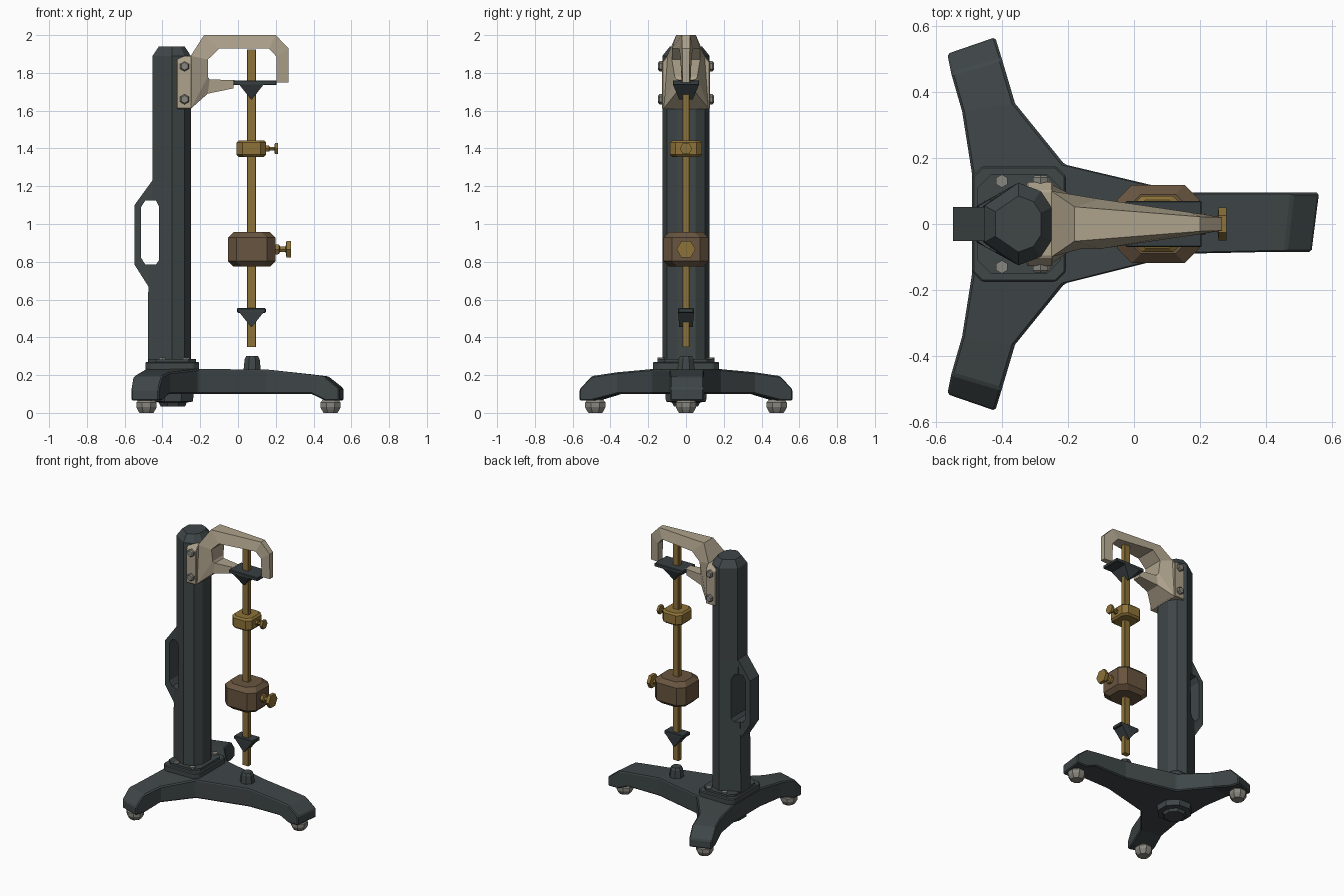
import bpy, bmesh
from math import cos, sin, pi

if "Cube" in bpy.data.objects:
    bpy.data.objects.remove(bpy.data.objects["Cube"])


def material(name, rgb):
    m = bpy.data.materials.new(name)
    m.use_nodes = True
    m.diffuse_color = (*rgb, 1)
    m.node_tree.nodes["Principled BSDF"].inputs["Base Color"].default_value = (*rgb, 1)
    return m


IRON = material("dark_iron", (0.05, 0.062, 0.064))
STEEL = material("dark_steel", (0.04, 0.05, 0.054))
CREAM = material("cream_paint", (0.42, 0.36, 0.26))
BRASS = material("brass", (0.27, 0.17, 0.04))
BRONZE = material("brown_bronze", (0.14, 0.09, 0.05))
GREY = material("warm_grey_metal", (0.25, 0.24, 0.21))


def finish(name, bm, mat, bevel=0):
    bmesh.ops.recalc_face_normals(bm, faces=bm.faces)
    me = bpy.data.meshes.new(name)
    bm.to_mesh(me)
    bm.free()
    ob = bpy.data.objects.new(name, me)
    bpy.context.collection.objects.link(ob)
    me.materials.append(mat)
    if bevel:
        mod = ob.modifiers.new("bevel", "BEVEL")
        mod.width, mod.segments, mod.limit_method = bevel, 1, "ANGLE"
    return ob


def loft(name, rings, mat, bevel=0):
    """Skin matching rings of points and cap both ends."""
    bm = bmesh.new()
    vs = [[bm.verts.new(p) for p in r] for r in rings]
    n = len(vs[0])
    for a, b in zip(vs, vs[1:]):
        for i in range(n):
            j = (i + 1) % n
            bm.faces.new((a[i], a[j], b[j], b[i]))
    bm.faces.new(vs[0])
    bm.faces.new(vs[-1])
    return finish(name, bm, mat, bevel)


def turned(name, centre, steps, mat, sides=8, axis="z", turn=0.5, bevel=0):
    """Faceted solid: steps are (distance along axis, radius)."""
    def place(d, r, t):
        u, v = r * cos(t), r * sin(t)
        o = {"z": (u, v, d), "x": (d, u, v), "y": (u, d, v)}[axis]
        return [c + k for c, k in zip(centre, o)]
    angles = [2 * pi * (i + turn) / sides for i in range(sides)]
    return loft(name, [[place(d, r, t) for t in angles] for d, r in steps], mat, bevel)


def block(name, x, y, zs, cut, mat, cx, bevel=0, inset=0):
    """Upright box with cut corners, inset at its top and bottom when asked."""
    def ring(z, s):
        a, b = x - s, y - s
        return [(cx + p, q, z) for p, q in (
            (a, b - cut), (a - cut, b), (cut - a, b), (-a, b - cut),
            (-a, cut - b), (cut - a, -b), (a - cut, -b), (a, cut - b))]
    lo, hi = zs
    rings = [ring(lo, 0), ring(hi, 0)]
    if inset:
        rings = [ring(lo, inset), ring(lo + inset, 0), ring(hi - inset, 0), ring(hi, inset)]
    return loft(name, rings, mat, bevel)


def slab(name, outline, half, mat, bevel=0, tip=None):
    """Side outline in x and z, given thickness along y."""
    return loft(name, [[(x, s * half, z) for x, z in outline] for s in (-1, 1)], mat, bevel)


# Three-legged base: a hub and legs made from paired stations
bm = bmesh.new()
def pair(p, lo, hi):
    return [bm.verts.new((*p, lo)), bm.verts.new((*p, hi))]
front_l, back_l, back_r, front_r = [pair(p, 0.1, 0.232) for p in (
    (-0.21, 0.18), (-0.49, 0.15), (-0.49, -0.15), (-0.21, -0.18))]
hub = (front_l, back_l, back_r, front_r)
for k in (0, 1):
    bm.faces.new([c[k] for c in hub])
bm.faces.new(back_l + back_r[::-1])


def leg(a, b, stations):
    for pa, pb, lo, hi in stations:
        c, d = pair(pa, lo, hi), pair(pb, lo, hi)
        for q in ((a[0], b[0], d[0], c[0]), (a[1], b[1], d[1], c[1]),
                  (a[0], a[1], c[1], c[0]), (b[0], b[1], d[1], d[0])):
            bm.faces.new(q)
        a, b = c, d
    bm.faces.new(a + b[::-1])


leg(front_l, front_r, [((0.15, 0.095), (0.15, -0.09), 0.1, 0.23),
                       ((0.4, 0.095), (0.39, -0.085), 0.1, 0.203),
                       ((0.48, 0.095), (0.46, -0.085), 0.065, 0.193),
                       ((0.56, 0.095), (0.537, -0.085), 0.065, 0.13)])
for s, a, b in ((1, front_l, back_l), (-1, front_r, back_r)):
    leg(a, b, [((-0.36, s * 0.365), (-0.52, s * 0.34), 0.1, 0.215),
               ((-0.4, s * 0.5), (-0.553, s * 0.455), 0.065, 0.195),
               ((-0.42, s * 0.565), (-0.565, s * 0.515), 0.065, 0.125)])
finish("tripod_base", bm, IRON, 0.007)

# Feet and the boss under the hub
for label, x, y in (("front", 0.49, 0), ("left", -0.485, 0.48), ("right", -0.485, -0.48)):
    turned(label + "_foot", (x, y, 0),
           [(0, 0.04), (0.015, 0.05), (0.03, 0.058), (0.055, 0.058), (0.07, 0.045)], GREY)
turned("hub_boss", (-0.345, 0, 0),
       [(0.035, 0.07), (0.055, 0.08), (0.06, 0.115), (0.11, 0.12)], IRON)
turned("rest_stub", (0.075, 0, 0), [(0.22, 0.05), (0.285, 0.043), (0.3, 0.034)], IRON)

# Column foot plates with bolts
block("foot_plate", 0.142, 0.175, (0.225, 0.27), 0.03, IRON, -0.348, 0.006)
block("column_collar", 0.125, 0.15, (0.265, 0.285), 0.04, IRON, -0.348)
for x in (-0.4, -0.275):
    for y in (-0.13, 0.13):
        turned("plate_bolt", (x, y, 0), [(0.26, 0.02), (0.293, 0.02)], GREY, 6)


# Faceted column with a slight swell at the back and a tapered cap
def column_ring(z, back, scale=1):
    half = [(-0.25, 0.05), (-0.283, 0.1), (-0.35, 0.125), (back, 0.055)]
    pts = half + [(x, -y) for x, y in reversed(half)]
    return [(-0.35 + (x + 0.35) * scale, y * scale, z) for x, y in pts]


column = loft("column", [column_ring(0.25, -0.477), column_ring(0.67, -0.475),
                         column_ring(1.23, -0.452), column_ring(1.89, -0.452),
                         column_ring(1.94, -0.452, 0.68)], IRON)

# Carrying handle, with its opening cut through handle and column back
handle = slab("carry_handle", [(-0.38, 1.235), (-0.45, 1.235), (-0.548, 1.1),
                               (-0.548, 0.785), (-0.475, 0.67), (-0.38, 0.67)], 0.052, IRON)
cutter = slab("handle_cutter", [(-0.49, 1.125), (-0.435, 1.125), (-0.417, 1.09),
                                (-0.417, 0.81), (-0.435, 0.785), (-0.49, 0.785),
                                (-0.513, 0.82), (-0.513, 1.09)], 0.3, IRON)
cutter.hide_render = True
cutter.hide_viewport = True
for ob in (column, handle):
    mod = ob.modifiers.new("opening", "BOOLEAN")
    mod.operation, mod.object, mod.solver = "DIFFERENCE", cutter, "EXACT"

# Bracket saddle and its side bolts
loft("bracket_saddle", [[(x, y, z) for x, y in (
    (-0.325, -w), (-0.245, -w), (-0.245, w), (-0.325, w))]
    for z, w in ((1.61, 0.127), (1.855, 0.127), (1.89, 0.1))], CREAM, 0.004)
for z in (1.66, 1.835):
    for s in (-1, 1):
        turned("saddle_bolt", (-0.283, 0, z),
               [(s * 0.1, 0.027), (s * 0.14, 0.027), (s * 0.147, 0.02)], GREY, 6, "y")

# Hooked arm: outer and inner edge points with their half widths
arm = [(-0.025, 1.718, 0.03, -0.018, 1.762, 0.03),
       (-0.16, 1.69, 0.055, -0.15, 1.765, 0.05),
       (-0.25, 1.61, 0.12, -0.16, 1.78, 0.06),
       (-0.25, 1.89, 0.1, -0.16, 1.87, 0.075),
       (-0.18, 2.0, 0.052, -0.1, 1.928, 0.075),
       (0.2, 2.0, 0.022, 0.165, 1.928, 0.036),
       (0.267, 1.93, 0.02, 0.205, 1.885, 0.03),
       (0.267, 1.75, 0.018, 0.205, 1.75, 0.024)]
loft("hooked_arm", [[(a, -w, b), (a, w, b), (c, v, d), (c, -v, d)]
                    for a, b, w, c, d, v in arm], CREAM)

# Hanging rod
block("pendulum_rod", 0.024, 0.018, (0.35, 1.925), 0.003, BRASS, 0.071)


# Knife edges: a bearing plate over a wedge
def knife(label, x0, x1, top, half, tip):
    slab(label + "_knife_plate", [(x0, top), (x1, top), (x1, top - 0.025), (x0, top - 0.025)],
         half, STEEL, 0.004)
    z = top - 0.02
    loft(label + "_knife_wedge", [
        [(0.005, -half, z), (0.137, -half, z), (0.137, half, z), (0.005, half, z)],
        [(0.068, -tip, top - 0.1), (0.074, -tip, top - 0.1),
         (0.074, tip, top - 0.1), (0.068, tip, top - 0.1)]], STEEL)


knife("upper", -0.025, 0.205, 1.76, 0.07, 0.036)
knife("lower", -0.005, 0.147, 0.555, 0.042, 0.036)

# Sliding collar and heavy bob, each with a thumb screw
block("sliding_collar", 0.078, 0.085, (1.355, 1.443), 0.03, BRASS, 0.071, 0, 0.012)
block("bob_weight", 0.125, 0.118, (0.775, 0.957), 0.045, BRONZE, 0.073, 0, 0.028)
turned("collar_screw", (0, 0, 1.399), [(0.13, 0.018), (0.165, 0.018), (0.168, 0.011),
                                      (0.192, 0.011), (0.195, 0.033), (0.213, 0.033)],
       BRASS, 6, "x", 0)
turned("bob_screw", (0, 0, 0.866), [(0.17, 0.032), (0.217, 0.03), (0.222, 0.017),
                                   (0.252, 0.017), (0.256, 0.05), (0.28, 0.05)],
       BRASS, 6, "x", 0)
